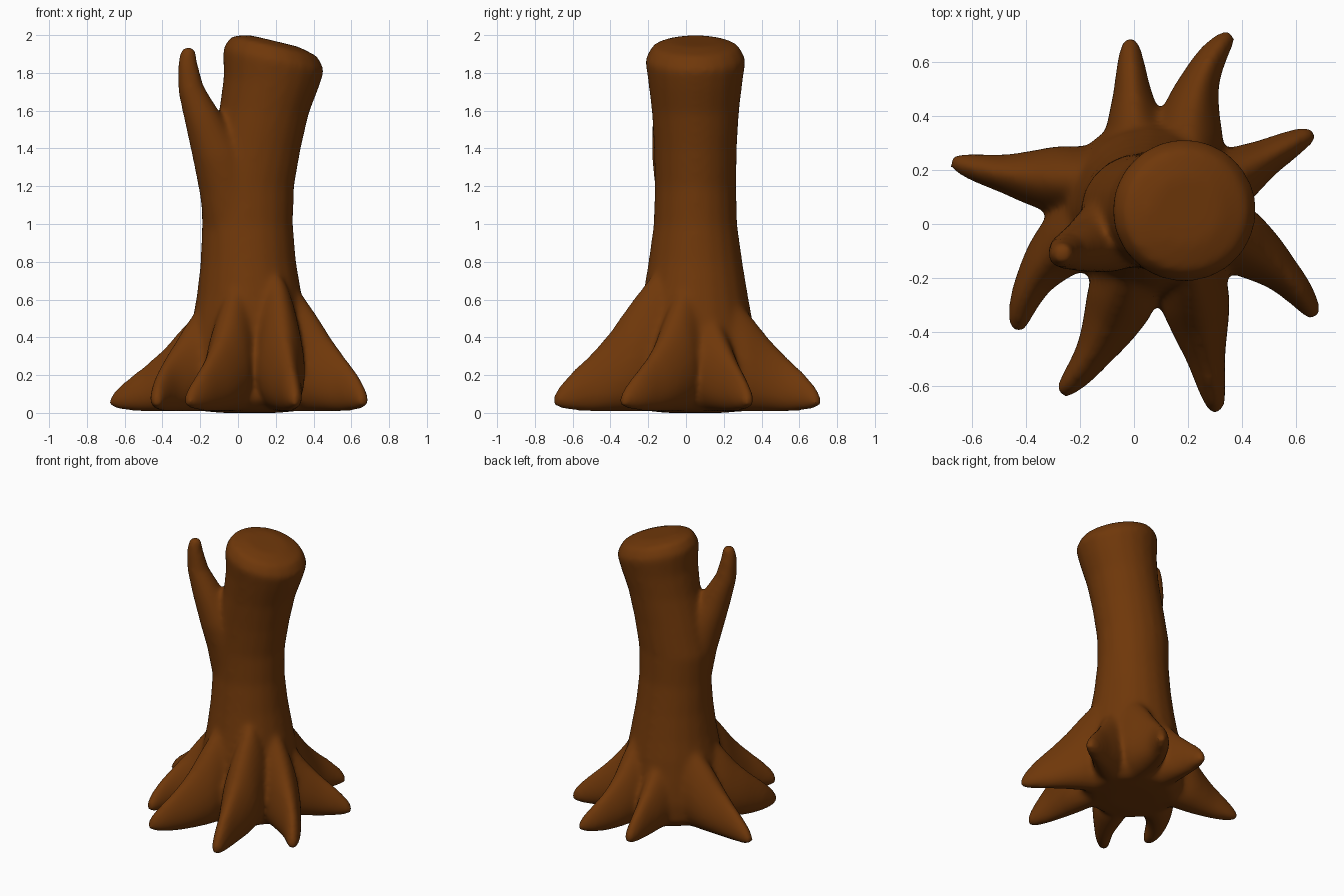
import bpy, bmesh
from math import cos, sin, tau
from mathutils import Vector

cube = bpy.data.objects.get("Cube")
if cube:
    bpy.data.objects.remove(cube)

bark = bpy.data.materials.new("brown bark")
bark.use_nodes = True
colour = (0.16, 0.039, 0.003, 1)
bark.diffuse_color = colour
bark.node_tree.nodes["Principled BSDF"].inputs["Base Color"].default_value = colour

bm = bmesh.new()
SIDES = 20
ANGLES = [tau * i / SIDES for i in range(SIDES)]


def loft(rings):
    """Skin a closed solid through a list of point rings."""
    rows = [[bm.verts.new(p) for p in ring] for ring in rings]
    faces = [bm.faces.new(rows[0]), bm.faces.new(rows[-1])]
    for a, b in zip(rows, rows[1:]):
        for i in range(SIDES):
            j = (i + 1) % SIDES
            faces.append(bm.faces.new((a[i], a[j], b[j], b[i])))
    bmesh.ops.recalc_face_normals(bm, faces=faces)


def sample(table, d):
    """Linear lookup in (distance, value) pairs."""
    for (x0, y0), (x1, y1) in zip(table, table[1:]):
        if d <= x1:
            return y0 + (y1 - y0) * (d - x0) / (x1 - x0)
    return table[-1][1]


# Trunk: height, centre x, radius x, radius y, tilt of the ring
trunk = [
    (0.003, 0.06, 0.15, 0.15, 0), (0.015, 0.06, 0.27, 0.27, 0),
    (0.07, 0.06, 0.33, 0.33, 0), (0.2, 0.06, 0.34, 0.335, 0),
    (0.35, 0.06, 0.325, 0.32, 0),
    (0.5, 0.06, 0.302, 0.302, 0), (0.62, 0.06, 0.28, 0.28, 0),
    (0.8, 0.055, 0.254, 0.25, 0), (1.0, 0.05, 0.242, 0.222, 0),
    (1.2, 0.05, 0.248, 0.216, 0), (1.4, 0.09, 0.243, 0.22, 0),
    (1.6, 0.138, 0.238, 0.232, 0.05), (1.75, 0.175, 0.252, 0.25, 0.12),
    (1.875, 0.189, 0.27, 0.268, 0.22), (1.945, 0.193, 0.23, 0.228, 0.24),
    (1.972, 0.193, 0.13, 0.13, 0.24),
]
loft([[(cx + rx * cos(a), 0.05 + ry * sin(a), z - tilt * rx * cos(a))
       for a in ANGLES] for z, cx, rx, ry, tilt in trunk])

# Broken branch: centre and radius
branch = [
    (0.03, 0.03, 0.75, 0.13), (-0.02, 0.01, 1.0, 0.155),
    (-0.05, -0.01, 1.2, 0.155), (-0.10, -0.045, 1.36, 0.137),
    (-0.18, -0.08, 1.55, 0.10), (-0.25, -0.10, 1.72, 0.069),
    (-0.268, -0.11, 1.85, 0.054), (-0.266, -0.11, 1.94, 0.038),
]
loft([[(x + r * cos(a), y + r * sin(a), z + 0.2 * r * cos(a))
       for a in ANGLES] for x, y, z, r in branch])

# Roots: base, middle and tip of each in plan, and ridge height factor
roots = [
    ((0.02, 0.2), (-0.005, 0.47), (-0.014, 0.69), 1),
    ((0.2, 0.2), (0.235, 0.5), (0.362, 0.705), 1),
    ((0.28, 0.12), (0.48, 0.24), (0.668, 0.34), 1),
    ((0.27, 0.0), (0.52, -0.16), (0.672, -0.345), 1.06),
    ((0.2, -0.13), (0.258, -0.45), (0.308, -0.70), 1.08),
    ((0.0, -0.13), (-0.115, -0.42), (-0.275, -0.63), 1.05),
    ((-0.1, 0.03), (-0.335, -0.16), (-0.433, -0.40), 1),
    ((-0.09, 0.16), (-0.40, 0.175), (-0.682, 0.235), 0.88),
]
ridge = [(0, 0.095), (0.03, 0.14), (0.1, 0.21), (0.2, 0.295), (0.3, 0.395),
         (0.38, 0.5), (0.46, 0.6), (0.53, 0.68)]
width = [(0, 0.024), (0.03, 0.037), (0.1, 0.052), (0.2, 0.069), (0.3, 0.098), (0.4, 0.125)]
sole = [(0, 0.035), (0.08, 0.015), (0.2, 0.008)]
STEPS = 14
for *points, lift in roots:
    base, mid, tip = (Vector(p) for p in points)
    handle = 2 * mid - (base + tip) / 2
    rings = []
    for k in range(STEPS + 1):
        t = k / STEPS
        p = base * (1 - t) ** 2 + handle * 2 * t * (1 - t) + tip * t * t
        along = ((handle - base) * (1 - t) + (tip - handle) * t).normalized()
        side = Vector((along.y, -along.x))
        d = (tip - p).length
        top, w, low = sample(ridge, d) * lift, sample(width, d), sample(sole, d)
        ring = []
        for a in ANGLES:
            q = p + side * w * cos(a) * (1 - 0.25 * sin(a))
            ring.append((q.x, q.y, low + (top - low) * (sin(a) + 1) / 2))
        rings.append(ring)
    loft(rings)

mesh = bpy.data.meshes.new("tree_stump")
bm.to_mesh(mesh)
bm.free()
mesh.materials.append(bark)
stump = bpy.data.objects.new("tree_stump", mesh)
bpy.context.collection.objects.link(stump)
bpy.ops.object.select_all(action="DESELECT")
stump.select_set(True)
bpy.context.view_layer.objects.active = stump

# Fuse all parts into one soft skin
fuse = stump.modifiers.new("fuse", "REMESH")
fuse.mode = "VOXEL"
fuse.voxel_size = 0.014
soften = stump.modifiers.new("soften", "SMOOTH")
soften.factor = 0.5
soften.iterations = 26
for name in ("fuse", "soften"):
    bpy.ops.object.modifier_apply(modifier=name)
bpy.ops.object.shade_smooth()

# Stand the stump on the ground
floor = min(v.co.z for v in stump.data.vertices)
for v in stump.data.vertices:
    v.co.z -= floor
